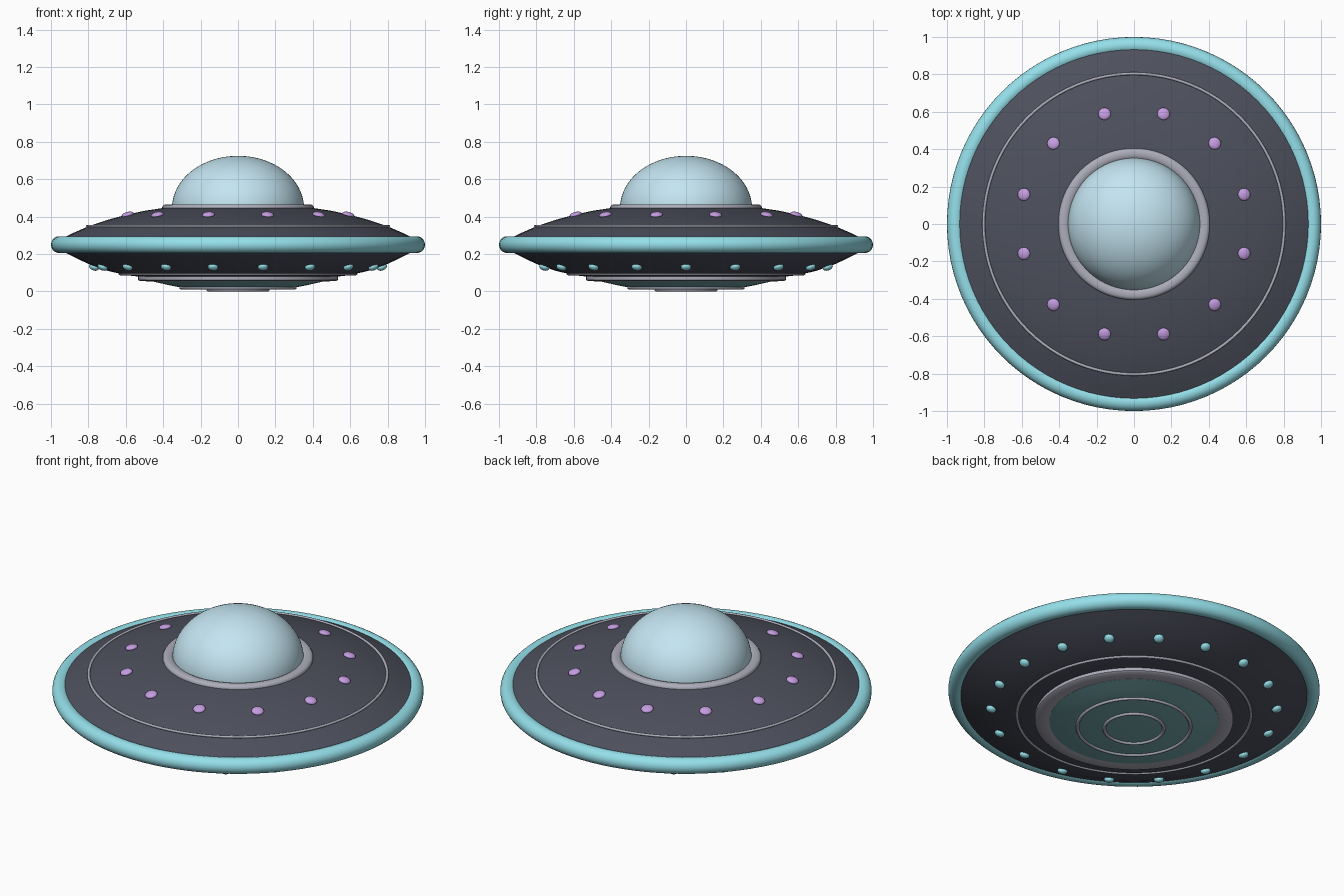
import bpy, bmesh, math
from mathutils import Matrix, Vector

if "Cube" in bpy.data.objects:
    bpy.data.objects.remove(bpy.data.objects["Cube"])


def material(name, rgb):
    m = bpy.data.materials.new(name)
    m.diffuse_color = (*rgb, 1)
    m.use_nodes = True
    m.node_tree.nodes["Principled BSDF"].inputs["Base Color"].default_value = m.diffuse_color
    return m


HULL = material("dark_hull", (0.075, 0.08, 0.11))
CYAN = material("cyan", (0.30, 0.74, 0.82))
TEAL = material("teal", (0.18, 0.40, 0.42))
GLASS = material("glass_blue", (0.55, 0.78, 0.88))
METAL = material("metal", (0.42, 0.42, 0.50))
PURPLE = material("purple", (0.56, 0.34, 0.76))


def finish(name, bm, mat, angle=35):
    bmesh.ops.recalc_face_normals(bm, faces=bm.faces)
    mesh = bpy.data.meshes.new(name)
    bm.to_mesh(mesh)
    bm.free()
    ob = bpy.data.objects.new(name, mesh)
    bpy.context.collection.objects.link(ob)
    mesh.materials.append(mat)
    bpy.ops.object.select_all(action='DESELECT')
    ob.select_set(True)
    bpy.context.view_layer.objects.active = ob
    bpy.ops.object.shade_smooth_by_angle(angle=math.radians(angle))
    return ob


def lathe(name, profile, mat, closed=False, steps=96):
    """Spin an (r, z) profile around the z axis."""
    bm = bmesh.new()
    vs = [bm.verts.new((r, 0, z)) for r, z in profile]
    pairs = list(zip(vs, vs[1:])) + ([(vs[-1], vs[0])] if closed else [])
    es = [bm.edges.new(p) for p in pairs]
    bmesh.ops.spin(bm, geom=vs + es, cent=(0, 0, 0), axis=(0, 0, 1),
                   angle=math.tau, steps=steps, use_merge=True)
    bmesh.ops.remove_doubles(bm, verts=bm.verts, dist=1e-5)
    return finish(name, bm, mat)


def ring(name, radius, z, width, height, mat, sides=12):
    """Torus with an elliptical cross-section."""
    pts = [(radius + width * math.cos(math.tau * i / sides),
            z + height * math.sin(math.tau * i / sides)) for i in range(sides)]
    return lathe(name, pts, mat, closed=True)


def lights(name, count, offset, radius, z, size, tilt, mat):
    """Ring of flattened beads lying on the hull slope."""
    bm = bmesh.new()
    for i in range(count):
        m = (Matrix.Rotation(math.tau * (i + offset) / count, 4, 'Z')
             @ Matrix.Translation((radius, 0, z))
             @ Matrix.Rotation(tilt, 4, 'Y')
             @ Matrix.Diagonal((*size, 1)))
        bmesh.ops.create_uvsphere(bm, u_segments=16, v_segments=10, radius=1, matrix=m)
    return finish(name, bm, mat, 60)


# Saucer hull, upper and lower shells
lathe("hull", [(0, 0.465), (0.2, 0.462), (0.3, 0.456), (0.4, 0.446), (0.5, 0.431),
               (0.6, 0.409), (0.7, 0.382), (0.8, 0.348), (0.88, 0.313), (0.95, 0.28),
               (0.96, 0.25), (0.95, 0.22), (0.88, 0.185), (0.8, 0.147), (0.7, 0.111),
               (0.6, 0.087), (0.5, 0.076), (0, 0.07)], HULL)

# Outer rim and hull seams
ring("rim", 0.955, 0.25, 0.045, 0.045, CYAN, 20)
ring("upper_seam", 0.804, 0.349, 0.008, 0.007, METAL)
ring("lower_seam", 0.63, 0.093, 0.008, 0.007, METAL)

# Cockpit dome and its collar
dome = [(0.353 * math.cos(a), 0.445 + 0.28 * math.sin(a))
        for a in (math.pi / 2 * i / 20 for i in range(20))]
lathe("dome", dome + [(0, 0.725)], GLASS)
lathe("dome_collar", [(0.34, 0.43), (0.405, 0.43), (0.405, 0.452), (0.399, 0.461),
                      (0.388, 0.466), (0.368, 0.466), (0.355, 0.461), (0.34, 0.45)],
      METAL, closed=True)

# Underside plate, emitter bowl and emitter rings
lathe("belly_plate", [(0.43, 0.09), (0.534, 0.09), (0.534, 0.062), (0.526, 0.056),
                      (0.46, 0.053), (0.44, 0.058)], METAL, closed=True)
lathe("emitter_bowl", [(0.455, 0.075), (0.455, 0.053), (0.38, 0.036), (0.31, 0.022),
                       (0.165, 0.011), (0, 0.008)], TEAL)
ring("outer_emitter_ring", 0.305, 0.02, 0.009, 0.009, METAL)
ring("inner_emitter_ring", 0.16, 0.009, 0.009, 0.009, METAL)

# Running lights
lights("upper_lights", 12, 0.5, 0.61, 0.41, (0.034, 0.034, 0.015), math.radians(14), PURPLE)
lights("lower_lights", 18, 0, 0.77, 0.13, (0.028, 0.028, 0.018), math.radians(-22), CYAN)
